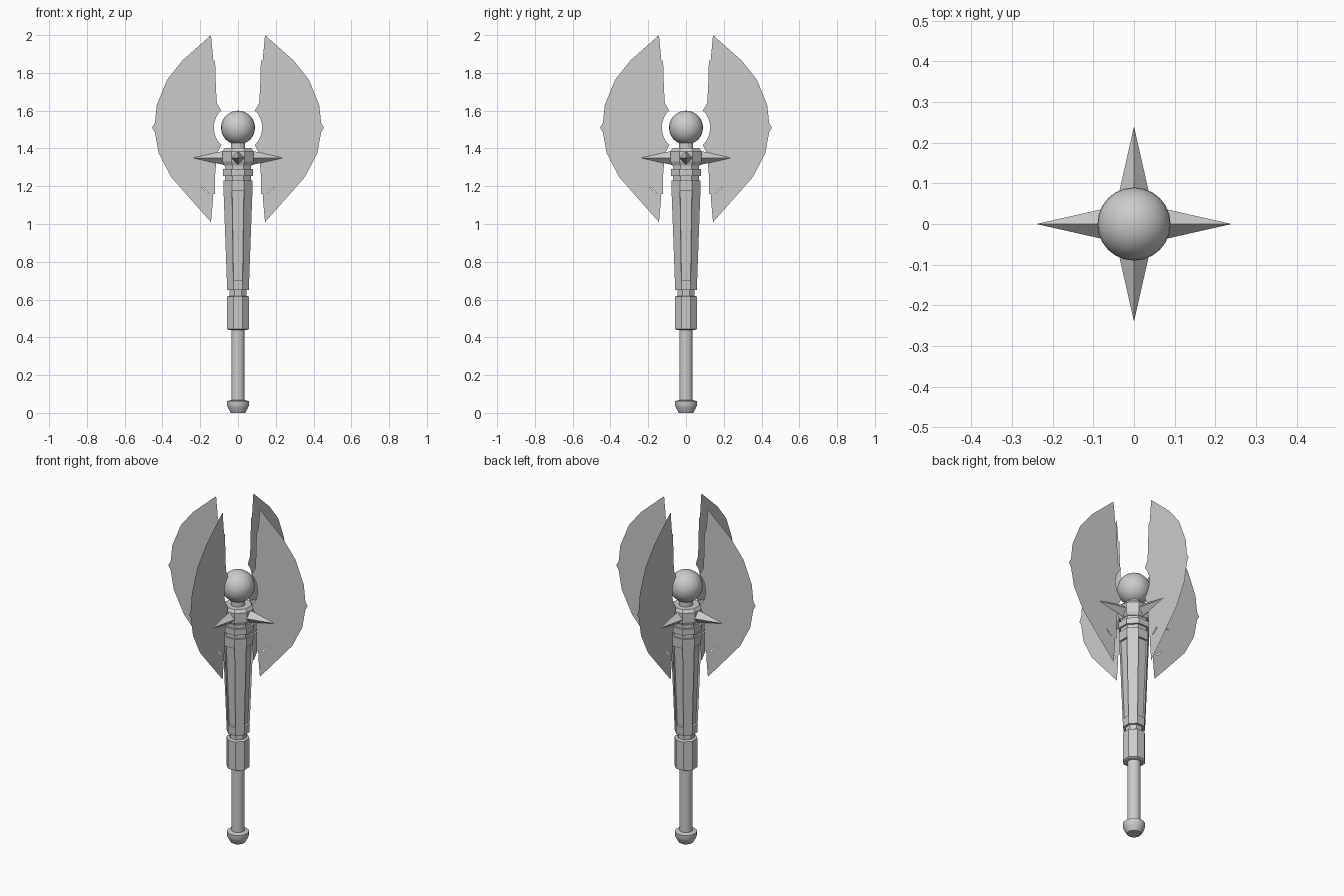
import bpy, bmesh, math
from mathutils import Matrix, Vector

if "Cube" in bpy.data.objects:
    bpy.data.objects.remove(bpy.data.objects["Cube"])


def finish(bm, name):
    mesh = bpy.data.meshes.new(name)
    bm.to_mesh(mesh)
    bm.free()
    ob = bpy.data.objects.new(name, mesh)
    bpy.context.collection.objects.link(ob)
    return ob


def lathe(name, profile, sides, inset=None):
    """Capped turned solid; profile is (half width, z), flats face the axes."""
    bm = bmesh.new()
    rings = []
    for w, z in profile:
        r = w / math.cos(math.pi / sides)
        rings.append([bm.verts.new((r * math.cos(a), r * math.sin(a), z))
                      for a in ((i + 0.5) * 2 * math.pi / sides for i in range(sides))])
    for a, b in zip(rings, rings[1:]):
        for i in range(sides):
            j = (i + 1) % sides
            bm.faces.new((a[i], a[j], b[j], b[i]))
    bm.faces.new(rings[0][::-1])
    bm.faces.new(rings[-1])
    bm.normal_update()
    if inset:
        # recessed panels on the four flats facing the axes
        z0, z1 = inset
        panels = [f for f in bm.faces if max(abs(f.normal.x), abs(f.normal.y)) > 0.95
                  and z0 < f.calc_center_median().z < z1]
        bmesh.ops.inset_individual(bm, faces=panels, thickness=0.001, depth=-0.012)
    return finish(bm, name)


def smooth(ob, angle):
    bpy.ops.object.select_all(action='DESELECT')
    ob.select_set(True)
    bpy.context.view_layer.objects.active = ob
    bpy.ops.object.shade_smooth_by_angle(angle=math.radians(angle))


# Pommel, grip and collar
smooth(lathe("pommel", [(.038, 0), (.052, .025), (.058, .04), (.058, .062), (.035, .068)], 12), 35)
smooth(lathe("grip", [(.035, .05), (.035, .46)], 12), 35)
lathe("collar", [(.05, .44), (.058, .445), (.058, .615), (.05, .62)], 8)
lathe("collar_neck", [(.044, .61), (.044, .66)], 8)

# Tapered octagonal shaft with recessed panels
lathe("shaft", [(.057, .65), (.059, .70), (.0765, 1.175), (.078, 1.23)], 8, (.8, 1.1))

# Stacked rings, spiked hub and neck
lathe("ring_core", [(.069, 1.22), (.069, 1.33)], 8)
lathe("ring", [(.08, 1.255), (.08, 1.29)], 8)
lathe("hub", [(.073, 1.31), (.082, 1.33), (.082, 1.385), (.07, 1.402)], 8)
lathe("neck", [(.038, 1.39), (.038, 1.45)], 12)

# Ball on top
bm = bmesh.new()
bmesh.ops.create_uvsphere(bm, u_segments=24, v_segments=16, radius=.09,
                          matrix=Matrix.Translation((0, 0, 1.51)))
smooth(finish(bm, "ball"), 40)

# Blade outline (x, z): outer cutting edge, back edge, round notch by the ball
outer = [(.143, 2.0), (.295, 1.865), (.375, 1.765), (.43, 1.63), (.44, 1.535), (.455, 1.51),
         (.44, 1.485), (.42, 1.375), (.355, 1.25), (.285, 1.17), (.143, 1.01)]
back_low = [(.133, 1.12), (.132, 1.16), (.121, 1.16), (.121, 1.26), (.112, 1.37), (.095, 1.405)]
notch = [(.128 * math.cos(math.radians(a)), 1.51 + .128 * math.sin(math.radians(a)))
         for a in range(-45, 46, 10)]
back_high = [(.095, 1.61), (.112, 1.64), (.117, 1.72), (.121, 1.86), (.131, 1.87)]
slit = [(.154, 1.163), (.166, 1.167), (.193, 1.195), (.185, 1.192)]

for k, side in enumerate(("right", "back", "left", "front")):
    turn = Matrix.Rotation(k * math.pi / 2, 4, 'Z')

    # Thin sheet blade with a small slit
    bm = bmesh.new()
    edges = []
    for loop in (outer + back_low + notch + back_high, slit):
        vs = [bm.verts.new((x, 0, z)) for x, z in loop]
        edges += [bm.edges.new((vs[i - 1], vs[i])) for i in range(len(vs))]
    bmesh.ops.triangle_fill(bm, edges=edges, use_beauty=True, normal=Vector((0, -1, 0)))
    bm.transform(turn)
    finish(bm, "blade_" + side)

    # Four-sided spike
    bm = bmesh.new()
    tip = bm.verts.new((.24, 0, 1.35))
    base = [bm.verts.new((.072, y, 1.35 + z))
            for y, z in ((.038, 0), (0, .038), (-.038, 0), (0, -.038))]
    for i in range(4):
        bm.faces.new((base[i - 1], base[i], tip))
    bm.faces.new(base)
    bmesh.ops.recalc_face_normals(bm, faces=bm.faces)
    bm.transform(turn)
    finish(bm, "spike_" + side)
